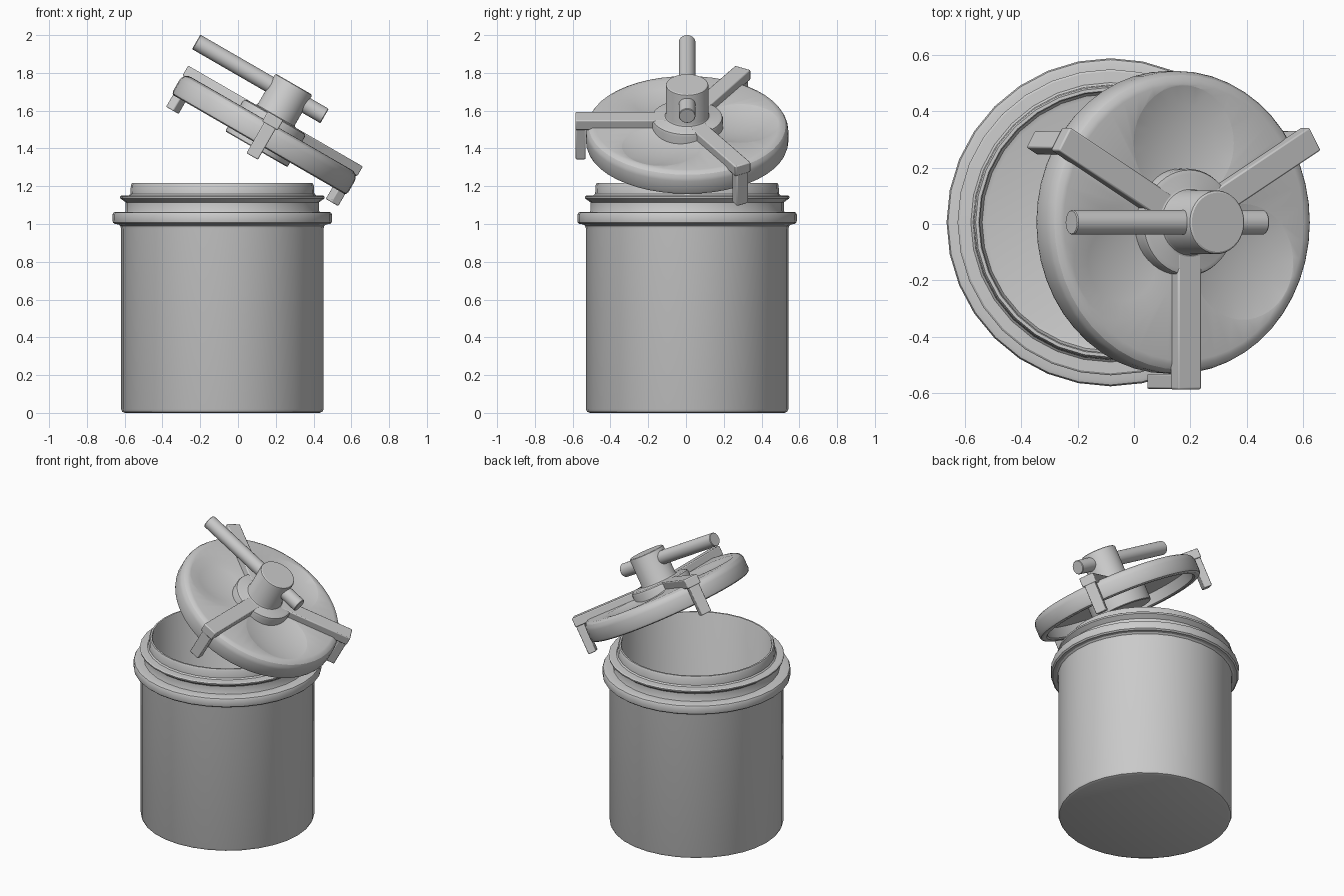
import bpy, bmesh, math
from mathutils import Matrix, Vector

if "Cube" in bpy.data.objects:
    bpy.data.objects.remove(bpy.data.objects["Cube"])

CY = 0.006
POT = Matrix.Translation((-0.083, CY, 0))
# the lid frame: tilted 30 degrees, resting point at the centre of its underside
LID = Matrix.Translation((0.111, CY, 1.42)) @ Matrix.Rotation(math.radians(30), 4, 'Y')


def finish(bm, name, matrix, bevel=0.0):
    bmesh.ops.recalc_face_normals(bm, faces=bm.faces)
    mesh = bpy.data.meshes.new(name)
    bm.to_mesh(mesh)
    bm.free()
    ob = bpy.data.objects.new(name, mesh)
    bpy.context.collection.objects.link(ob)
    ob.matrix_world = matrix
    if bevel:
        mod = ob.modifiers.new("bevel", 'BEVEL')
        mod.width = bevel
        mod.segments = 2
    return ob


def smooth(ob, angle=32):
    bpy.ops.object.select_all(action='DESELECT')
    ob.select_set(True)
    bpy.context.view_layer.objects.active = ob
    bpy.ops.object.shade_smooth_by_angle(angle=math.radians(angle))


def lathe(name, profile, matrix, steps=48):
    bm = bmesh.new()
    vs = [bm.verts.new((r, 0, z)) for r, z in profile]
    es = [bm.edges.new(p) for p in zip(vs, vs[1:])]
    bmesh.ops.spin(bm, geom=vs + es, cent=(0, 0, 0), axis=(0, 0, 1),
                   angle=math.tau, steps=steps)
    bmesh.ops.remove_doubles(bm, verts=bm.verts, dist=1e-5)
    return finish(bm, name, matrix)


def box(name, lo, hi, matrix, bevel=0.006):
    lo, hi = Vector(lo), Vector(hi)
    bm = bmesh.new()
    bmesh.ops.create_cube(bm, size=1.0, matrix=Matrix.Translation((lo + hi) / 2)
                          @ Matrix.Diagonal((*(hi - lo), 1)))
    return finish(bm, name, matrix, bevel)


# pot: outer wall, collar, thread lip, mouth, then the hollow inside
pot = lathe("pot", [
    (0, 0), (0.515, 0), (0.53, 0.006), (0.536, 0.02), (0.536, 0.975), (0.54, 0.99),
    (0.55, 0.998), (0.57, 1.0), (0.579, 1.008), (0.581, 1.02), (0.581, 1.05),
    (0.576, 1.06), (0.565, 1.064), (0.515, 1.064), (0.512, 1.07), (0.512, 1.115),
    (0.54, 1.135), (0.542, 1.145), (0.535, 1.15), (0.495, 1.152), (0.487, 1.16),
    (0.484, 1.205), (0.478, 1.217), (0.467, 1.217), (0.463, 1.21), (0.463, 0.06),
    (0.455, 0.045), (0.44, 0.04), (0, 0.04)], POT, 32)
smooth(pot)

# lid: rounded rim, hollow underneath
lid = lathe("lid", [
    (0, 0.13), (0.49, 0.13), (0.505, 0.128), (0.522, 0.118), (0.532, 0.102),
    (0.536, 0.085), (0.536, 0.02), (0.531, 0.006), (0.52, 0), (0.495, 0),
    (0.485, 0.008), (0.483, 0.075), (0, 0.075)], LID)

# three shallow round dimples pressed into the lid top
for i in range(3):
    a = math.radians(90 + 120 * i)
    m = LID @ Matrix.Translation((0.28 * math.cos(a), 0.28 * math.sin(a), 0.13))
    cutter = lathe("dimple_cutter", [(0, -0.026), (0.07, -0.0235), (0.14, -0.0145),
                                     (0.205, 0), (0.225, 0.006), (0.225, 0.05), (0, 0.05)], m)
    cutter.hide_render = True
    bpy.context.view_layer.update()
    mod = lid.modifiers.new("dimple", 'BOOLEAN')
    mod.operation = 'DIFFERENCE'
    mod.solver = 'EXACT'
    mod.object = cutter
    bpy.context.view_layer.objects.active = lid
    bpy.ops.object.modifier_apply(modifier=mod.name)
    bpy.data.objects.remove(cutter)
smooth(lid, 25)

# hub through the lid, with the round post on top and the boss below
smooth(lathe("hub", [
    (0, -0.028), (0.185, -0.028), (0.19, -0.023), (0.19, 0.155), (0.185, 0.168),
    (0.17, 0.174), (0.125, 0.174), (0.117, 0.178), (0.113, 0.188), (0.113, 0.36),
    (0.111, 0.366), (0.105, 0.37), (0, 0.37)], LID))

# handle bar passing through the post
smooth(lathe("handle_bar", [(0, -0.56), (0.041, -0.56), (0.044, -0.556), (0.044, 0.221),
                            (0.041, 0.225), (0, 0.225)],
             LID @ Matrix.Translation((0, 0, 0.305)) @ Matrix.Rotation(math.pi / 2, 4, 'Y'), 24))

# three clamp arms with legs hanging over the rim
for i in range(3):
    m = LID @ Matrix.Rotation(math.radians(30 + 120 * i), 4, 'Z')
    smooth(box(f"clamp_arm_{i + 1}", (0.1, -0.047, 0.115), (0.592, 0.047, 0.175), m))
    smooth(box(f"clamp_leg_{i + 1}", (0.537, -0.035, -0.072), (0.59, 0.035, 0.13), m))
